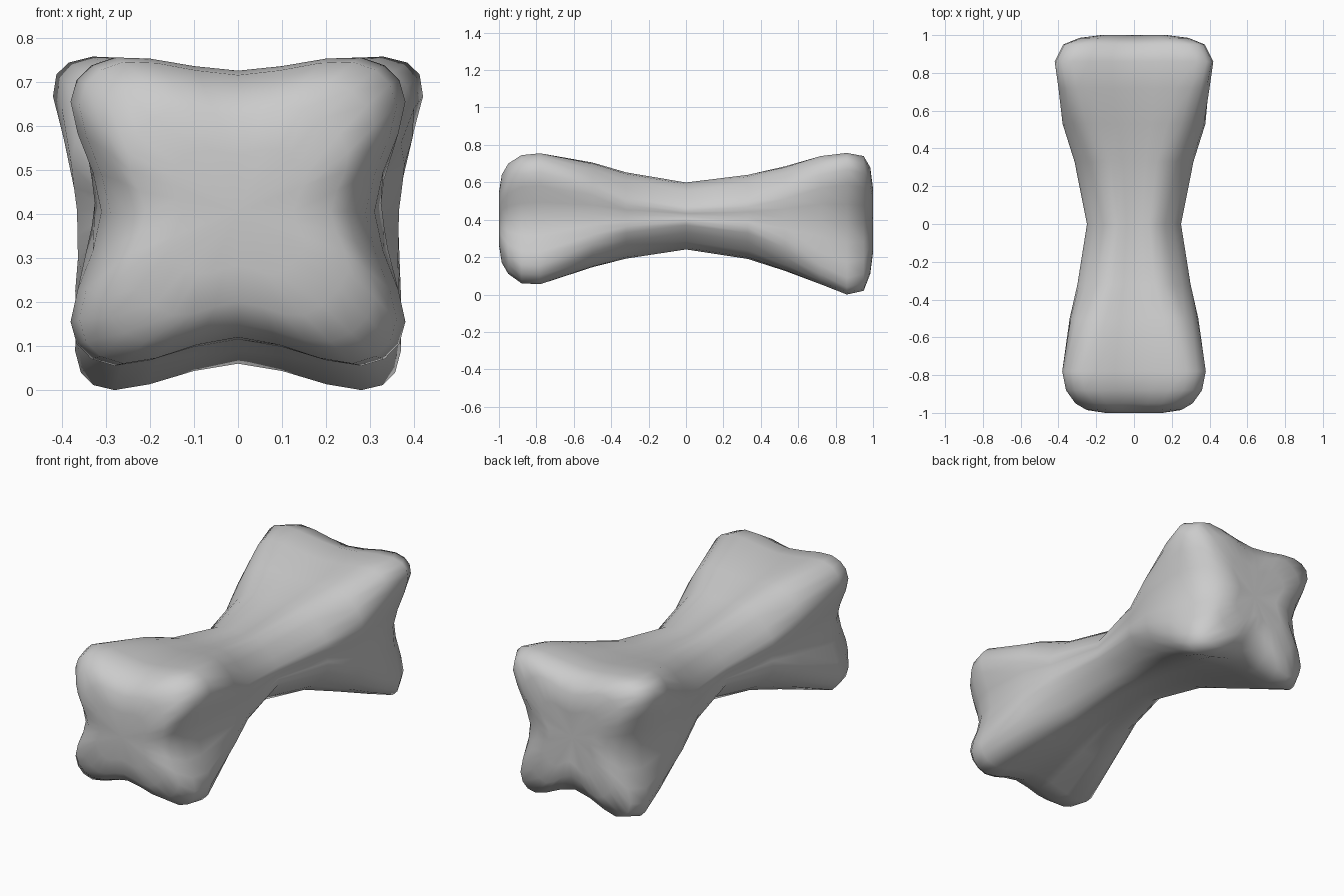
import bpy
import bmesh
from mathutils import Vector

default_cube = bpy.data.objects.get("Cube")
if default_cube:
    bpy.data.objects.remove(default_cube, do_unlink=True)

# Stations along the bone: y, top half width, bottom half width, top z, bottom z,
# lobe rounding, then the valley depths: side x, top z, bottom z
STATIONS = [
    (-.985, .25, .25, .64, .17, .1, .21, .62, .2),
    (-.95, .31, .31, .7, .11, .1, .25, .67, .15),
    (-.88, .36, .36, .745, .06, .1, .29, .715, .12),
    (-.78, .38, .38, .755, .055, .1, .31, .725, .115),
    (-.5, .335, .335, .7, .15, .12, .325, .69, .165),
    (-.32, .29, .29, .645, .2, .13, .29, .64, .205),
    (0, .24, .24, .59, .25, .12, .24, .59, .25),
    (.33, .305, .3, .63, .2, .13, .305, .63, .2),
    (.53, .37, .35, .68, .13, .12, .365, .67, .145),
    (.72, .4, .365, .74, .055, .1, .36, .71, .09),
    (.86, .42, .37, .757, 0, .09, .33, .725, .06),
    (.95, .375, .33, .74, .02, .09, .27, .7, .1),
    (.985, .29, .25, .68, .11, .1, .2, .63, .19),
]
STEPS = 3


def spline(a, b, c, d, t):
    """Smooth curve from b to c, guided by a and d."""
    return 0.5 * (2 * b + (c - a) * t + (2 * a - 5 * b + 4 * c - d) * t ** 2
                  + (3 * b - a - 3 * c + d) * t ** 3)


def cross_section(y, wide_top, wide_bottom, top, bottom, r, side, top_mid, bottom_mid):
    """Four rounded lobes joined through the valleys between them."""
    middle = (top + bottom) / 2
    right = [(wide_top - r, top), (wide_top, top - r), (side, middle),
             (wide_bottom, bottom + r), (wide_bottom - r, bottom)]
    left = [(-x, z) for x, z in reversed(right)]
    outline = [(0, top_mid)] + right + [(0, bottom_mid)] + left
    points = [Vector((x, y, z)) for x, z in outline]
    n = len(points)
    return [spline(points[i - 1], points[i], points[(i + 1) % n],
                   points[(i + 2) % n], s / STEPS)
            for i in range(n) for s in range(STEPS)]


def bridge(bm, first, second):
    n = len(first)
    for i in range(n):
        j = (i + 1) % n
        bm.faces.new((first[i], first[j], second[j], second[i]))


def close_end(bm, ring, ring_y, centre_y):
    """Gently domed or dished end face."""
    centre = sum((v.co for v in ring), Vector()) / len(ring)
    inner = []
    for v in ring:
        p = centre.lerp(v.co, 0.6)
        inner.append(bm.verts.new((p.x, ring_y, p.z)))
    bridge(bm, ring, inner)
    hub = bm.verts.new((0, centre_y, centre.z))
    for i, v in enumerate(inner):
        bm.faces.new((v, inner[(i + 1) % len(inner)], hub))


# Shaft and knuckles as one lofted skin
bm = bmesh.new()
rings = [[bm.verts.new(p) for p in cross_section(*s)] for s in STATIONS]
for first, second in zip(rings, rings[1:]):
    bridge(bm, first, second)
close_end(bm, rings[0], -1, -1)
close_end(bm, rings[-1], 1, 0.975)
bmesh.ops.recalc_face_normals(bm, faces=bm.faces)
mesh = bpy.data.meshes.new("bone")
bm.to_mesh(mesh)
bm.free()
bone = bpy.data.objects.new("bone", mesh)
bpy.context.collection.objects.link(bone)

# Plain grey surface
grey = bpy.data.materials.new("bone grey")
grey.use_nodes = True
colour = (0.6, 0.6, 0.6, 1)
grey.diffuse_color = colour
grey.node_tree.nodes["Principled BSDF"].inputs["Base Color"].default_value = colour
mesh.materials.append(grey)

bpy.context.view_layer.objects.active = bone
bone.select_set(True)
bpy.ops.object.shade_smooth_by_angle(angle=0.9)
